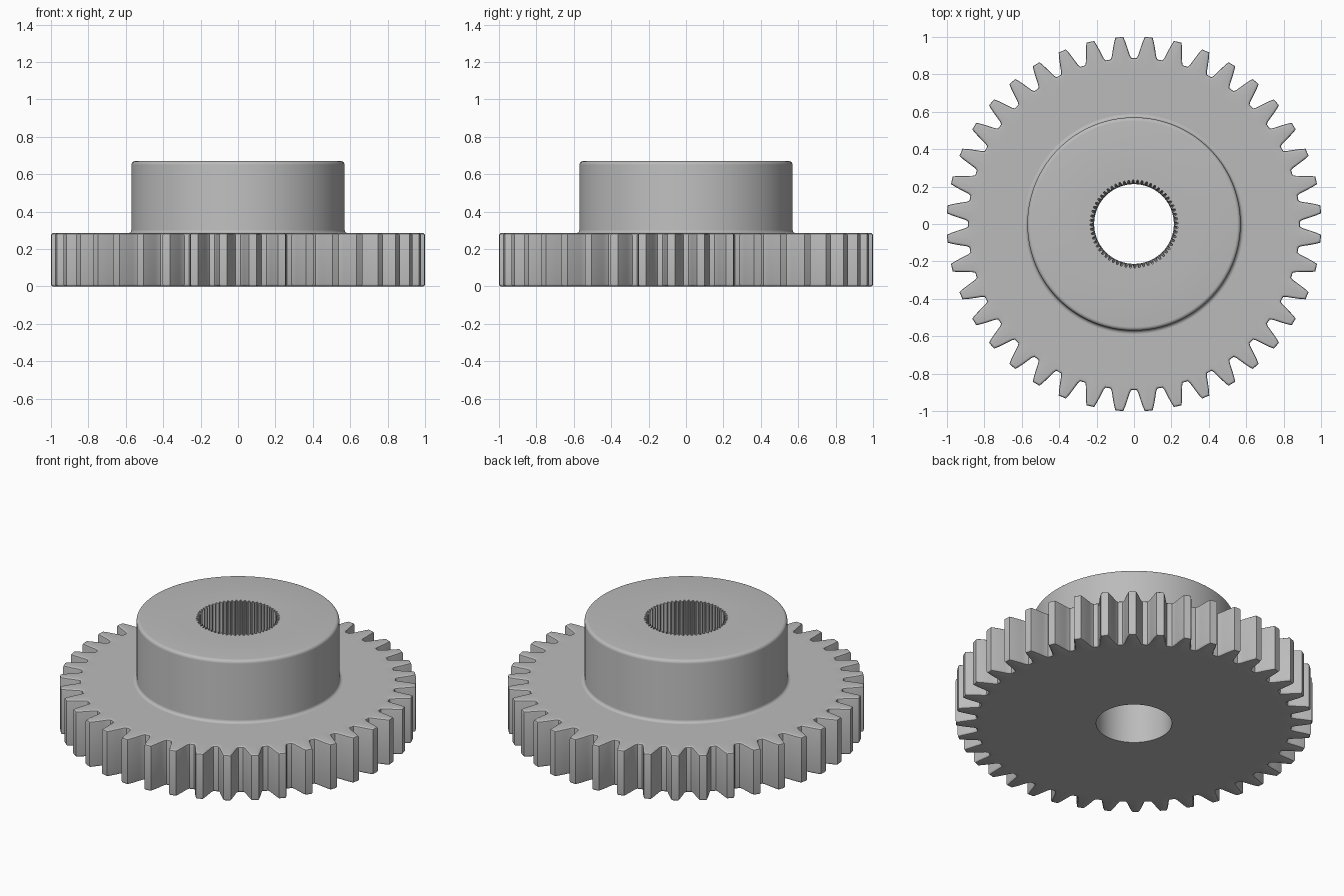
import bpy, bmesh, math
from mathutils import Vector

cube = bpy.data.objects.get("Cube")
if cube:
    bpy.data.objects.remove(cube, do_unlink=True)

TEETH, STEPS = 40, 12
COUNT = TEETH * STEPS
PITCH = math.tau / TEETH
WHEEL_TOP, HUB_TOP, HUB_R, BORE_R = 0.285, 0.67, 0.57, 0.213
BEVEL = 0.012

steel = bpy.data.materials.new("steel grey")
steel.use_nodes = True
steel.diffuse_color = (0.5, 0.5, 0.5, 1)
steel.node_tree.nodes["Principled BSDF"].inputs["Base Color"].default_value = (0.5, 0.5, 0.5, 1)


def angle(i):
    return PITCH * ((i - (STEPS - 1) / 2) / STEPS + 0.5)


def circle(r, z):
    return [Vector((r * math.cos(angle(i)), r * math.sin(angle(i)), z)) for i in range(COUNT)]


def tooth_outline(inset, z):
    """Outline of all the teeth, moved inwards by inset."""
    half = [(0.021, 1.0015), (0.03, 0.975), (0.038, 0.945), (0.044, 0.92), (0.049, 0.9), (0.056, 0.886)]
    tooth = [(-t, r) for t, r in reversed(half)] + half
    points = []
    for k in range(TEETH):
        a = PITCH * (k + 0.5)
        out, side = Vector((math.cos(a), math.sin(a), 0)), Vector((-math.sin(a), math.cos(a), 0))
        points += [out * r + side * t for t, r in tooth]
    ring = []
    for i, p in enumerate(points):
        d1 = (p - points[i - 1]).normalized()
        d2 = (points[(i + 1) % COUNT] - p).normalized()
        n1, n2 = Vector((-d1.y, d1.x, 0)), Vector((-d2.y, d2.x, 0))
        ring.append(p + (n1 + n2) * inset / (1 + n1.dot(n2)) + Vector((0, 0, z)))
    return ring


def spline_ring(z, depth=1.0):
    """Bore section with fine grooves."""
    pattern = [0.235, 0.235, 0.235, 0.226, 0.217, 0.217, 0.217, 0.226]
    ring = circle(1, 0)
    for i, p in enumerate(ring):
        r = BORE_R + (pattern[i % len(pattern)] - BORE_R) * depth
        ring[i] = Vector((p.x * r, p.y * r, z))
    return ring


def loft(name, rings):
    """Skin a list of rings; the outside lies to the right of the section path."""
    bm = bmesh.new()
    loops = [[bm.verts.new(p) for p in ring] for ring in rings]
    for low, high in zip(loops, loops[1:]):
        for i in range(COUNT):
            j = (i + 1) % COUNT
            bm.faces.new((low[i], low[j], high[j], high[i]))
    mesh = bpy.data.meshes.new(name)
    bm.to_mesh(mesh)
    bm.free()
    mesh.materials.append(steel)
    obj = bpy.data.objects.new(name, mesh)
    bpy.context.collection.objects.link(obj)
    bpy.ops.object.select_all(action='DESELECT')
    obj.select_set(True)
    bpy.context.view_layer.objects.active = obj
    bpy.ops.object.shade_smooth_by_angle(angle=math.radians(30))
    return obj


ARC = [math.pi / 2 * k / 5 for k in range(6)]

# Toothed wheel: flat underside, rounded tooth edges, flat top
FOOT = 0.018
bottom_edge = [tooth_outline(BEVEL * (1 - math.sin(a)), BEVEL * (1 - math.cos(a))) for a in ARC[::2] + ARC[-1:]]
top_edge = [tooth_outline(BEVEL * (1 - math.cos(a)), WHEEL_TOP - BEVEL * (1 - math.sin(a))) for a in ARC[::2] + ARC[-1:]]
loft("toothed_wheel", [circle(BORE_R, 0), circle(0.84, 0)] + bottom_edge + top_edge
     + [circle(0.84, WHEEL_TOP), circle(HUB_R + FOOT, WHEEL_TOP)])

# Hub: fillet at the foot, straight wall, rounded rim, flat top
RIM = 0.02
foot = [circle(HUB_R + FOOT * (1 - math.sin(a)), WHEEL_TOP + FOOT * (1 - math.cos(a))) for a in ARC]
rim = [circle(HUB_R - RIM * (1 - math.cos(a)), HUB_TOP - RIM * (1 - math.sin(a))) for a in ARC]
loft("hub", foot + rim + [circle(0.3, HUB_TOP), spline_ring(HUB_TOP)])

# Bore: grooved in the hub, plain through the wheel
loft("splined_bore", [spline_ring(HUB_TOP), spline_ring(0.33), spline_ring(WHEEL_TOP, 0), circle(BORE_R, 0)])
